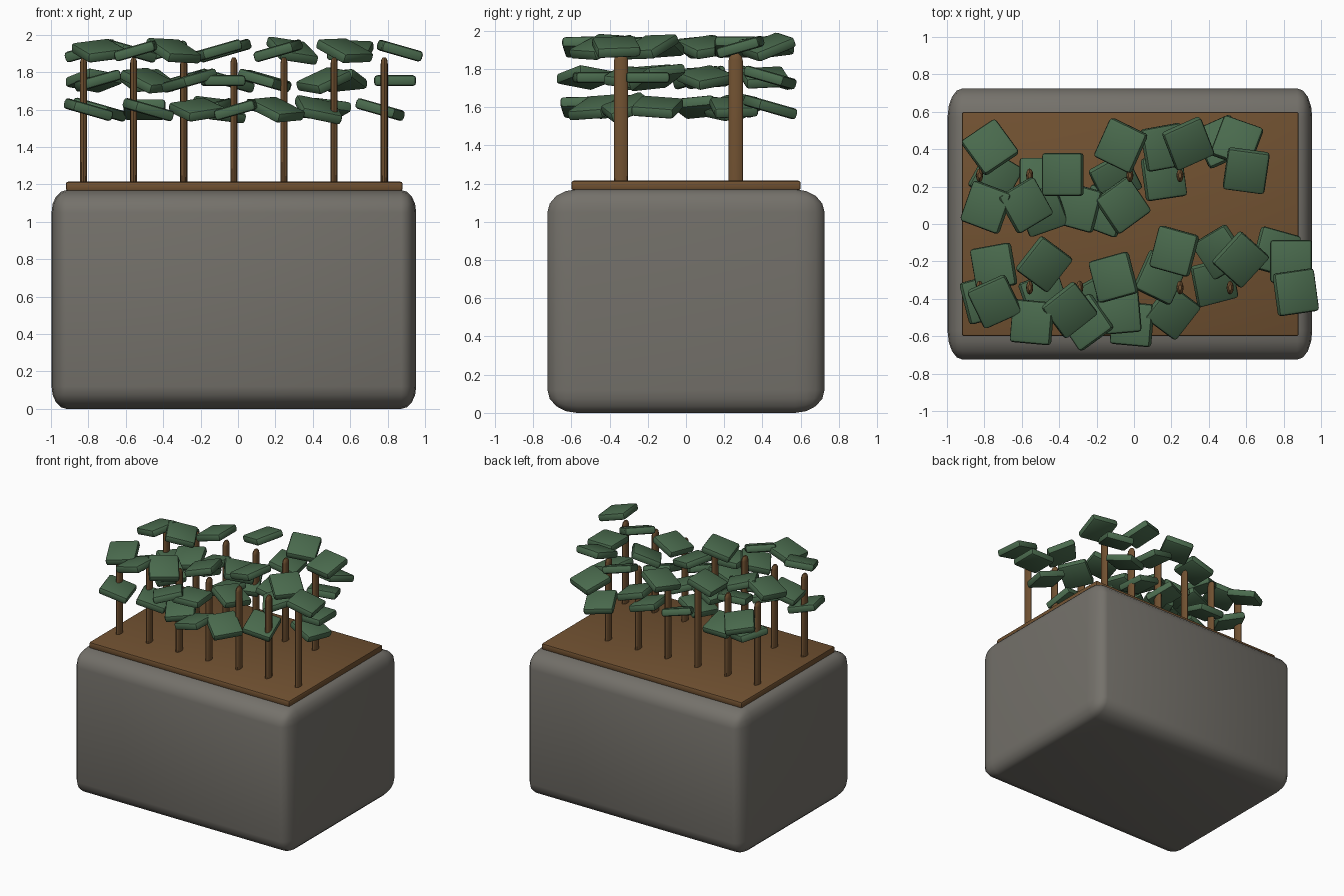
import bpy
import bmesh
from math import radians
from mathutils import Matrix, Vector, Euler

default_cube = bpy.data.objects.get("Cube")
if default_cube:
    bpy.data.objects.remove(default_cube, do_unlink=True)


def make_material(name, colour):
    material = bpy.data.materials.new(name)
    material.use_nodes = True
    material.diffuse_color = (*colour, 1)
    shader = material.node_tree.nodes["Principled BSDF"]
    shader.inputs["Base Color"].default_value = (*colour, 1)
    return material


stone = make_material("grey stone", (0.175, 0.165, 0.145))
wood = make_material("brown earth and wood", (0.165, 0.083, 0.031))
foliage = make_material("leaf green", (0.068, 0.145, 0.075))


def add_object(name, bm, material):
    mesh = bpy.data.meshes.new(name)
    bmesh.ops.recalc_face_normals(bm, faces=bm.faces)
    bm.to_mesh(mesh)
    bm.free()
    mesh.materials.append(material)
    obj = bpy.data.objects.new(name, mesh)
    bpy.context.collection.objects.link(obj)
    bpy.ops.object.select_all(action="DESELECT")
    obj.select_set(True)
    bpy.context.view_layer.objects.active = obj
    bpy.ops.object.shade_smooth_by_angle(angle=radians(35))
    return obj


def rounded_box(name, size, rounding, centre, material, segments, turn=None):
    """Box whose edge rounding may differ along each axis."""
    bm = bmesh.new()
    bmesh.ops.create_cube(bm, size=1)
    bmesh.ops.scale(bm, vec=[s / r for s, r in zip(size, rounding)], verts=bm.verts)
    bmesh.ops.bevel(bm, geom=bm.edges[:], offset=1, segments=segments,
                    profile=0.5, affect="EDGES")
    bmesh.ops.scale(bm, vec=rounding, verts=bm.verts)
    if turn:
        bmesh.ops.transform(bm, matrix=turn, verts=bm.verts)
    bmesh.ops.translate(bm, vec=centre, verts=bm.verts)
    return add_object(name, bm, material)


def stem(name, x, y):
    """Oval post with a blunt tapered tip."""
    bm = bmesh.new()
    bmesh.ops.create_cone(bm, cap_ends=True, segments=12, radius1=1, radius2=1, depth=0.68)
    top = max(bm.faces, key=lambda f: f.calc_center_median().z)
    for inset, rise in ((0.85, 0.02), (0.5, 0.015)):
        top = bmesh.ops.extrude_discrete_faces(bm, faces=[top])["faces"][0]
        for v in top.verts:
            v.co = Vector((v.co.x * inset, v.co.y * inset, v.co.z + rise))
    bmesh.ops.remove_doubles(bm, verts=bm.verts, dist=0.0001)
    bmesh.ops.scale(bm, vec=(0.019, 0.037, 1), verts=bm.verts)
    bmesh.ops.translate(bm, vec=(x, y, 1.505), verts=bm.verts)
    add_object(name, bm, wood)


# Planter block and the bed on top of it
rounded_box("planter", (1.95, 1.45, 1.17), (0.08, 0.155, 0.12),
            (-0.022, 0, 0.585), stone, 4)
rounded_box("soil_bed", (1.8, 1.2, 0.05), (0.012, 0.012, 0.012),
            (-0.02, 0, 1.19), wood, 2)

# Two rows of stems
for row, y, count in (("front", -0.34, 7), ("back", 0.26, 6)):
    for i in range(count):
        stem(f"{row}_stem_{i + 1}", -0.826 + i * 0.268, y)

# Leaves: x, y, turn and the side each one leans down to, by height
leaf_tiers = {
    "top": (1.915, [
        (-.79, .09, -20, "W"), (-.58, .1, 30, "E"), (-.38, .265, 0, "W"),
        (-.07, .42, -25, "W"), (.29, .43, 25, "SE"), (.6, .285, -8, "S"),
        (-.745, -.415, 25, "S"), (-.545, -.525, -5, "W"), (-.345, -.46, 40, "SE"),
        (-.11, -.285, 15, "W"), (.215, -.145, -15, "W"), (.57, -.19, -40, "SE"),
        (.865, -.365, 8, "E")]),
    "middle": (1.755, [
        (-.77, .41, 35, "N"), (-.49, .07, 20, "S"), (-.3, .09, -15, "W"),
        (-.06, .1, 35, "E"), (.16, .41, 10, "E"), (.55, .44, -20, "N"),
        (-.75, -.23, 10, "W"), (-.48, -.215, -35, "SE"), (-.26, -.525, 35, "W"),
        (-.08, -.47, 5, ""), (.14, -.285, -25, "E"), (.46, -.15, 30, "SW"),
        (.84, -.2, 0, "")]),
    "lower": (1.6, [
        (-.74, .25, -30, "E"), (-.5, .24, 0, "N"), (-.16, .07, -20, "W"),
        (-.1, .24, 30, "SE"), (.16, .25, 8, "E"), (.46, .44, 25, "N"),
        (-.8, -.4, 15, "E"), (-.48, -.39, 20, "E"), (-.22, -.42, 30, "S"),
        (-.01, -.535, -5, "W"), (.205, -.47, -35, "SE"), (.43, -.31, 15, "SE"),
        (.76, -.15, -15, "E")]),
}
lean = radians(16)
for tier, (z, leaves) in leaf_tiers.items():
    for i, (x, y, turn, side) in enumerate(leaves):
        tilt = Euler((lean * (("S" in side) - ("N" in side)),
                      lean * (("E" in side) - ("W" in side)), 0)).to_matrix().to_4x4()
        rounded_box(f"{tier}_leaf_{i + 1}", (0.225, 0.23, 0.058), (0.018, 0.018, 0.018),
                    (x, y, z), foliage, 2, tilt @ Matrix.Rotation(radians(turn), 4, "Z"))
